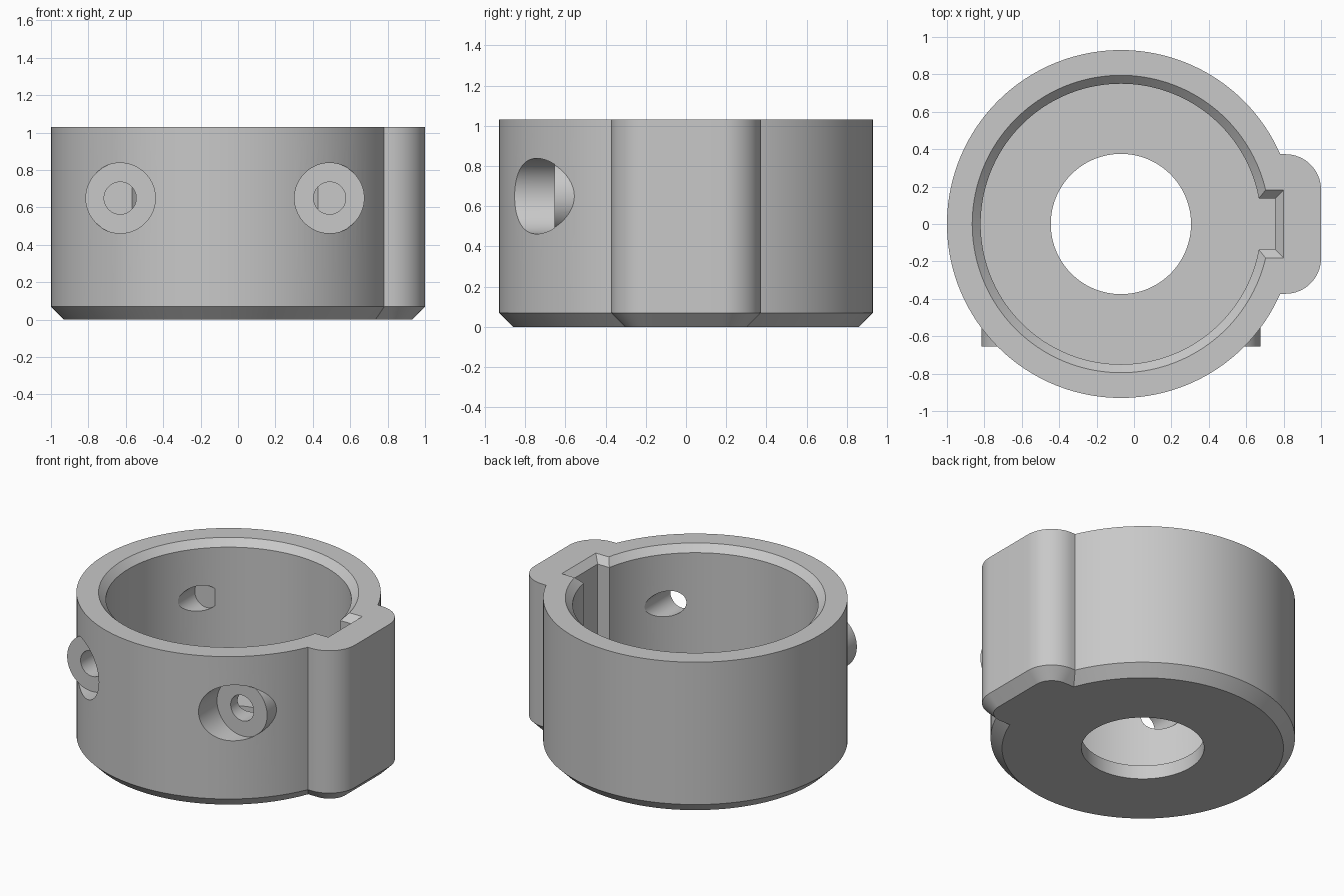
import bpy, bmesh, math

cube = bpy.data.objects.get("Cube")
if cube:
    bpy.data.objects.remove(cube, do_unlink=True)

CX = -0.07          # axis of the round body
TOP = 1.03
FLOOR = 0.093
CHAMFER = 0.07
LIP = 0.045         # bevel around the mouth

grey = bpy.data.materials.new("light grey")
grey.use_nodes = True
colour = (0.58, 0.58, 0.58, 1)
grey.diffuse_color = colour
grey.node_tree.nodes["Principled BSDF"].inputs["Base Color"].default_value = colour


def loft(name, rings):
    """Closed solid skinned through rings with equal point counts."""
    bm = bmesh.new()
    loops = [[bm.verts.new(p) for p in ring] for ring in rings]
    n = len(loops[0])
    for a, b in zip(loops, loops[1:]):
        for i in range(n):
            j = (i + 1) % n
            bm.faces.new((a[i], a[j], b[j], b[i]))
    bm.faces.new(loops[0])
    bm.faces.new(loops[-1])
    bmesh.ops.recalc_face_normals(bm, faces=bm.faces[:])
    mesh = bpy.data.meshes.new(name)
    bm.to_mesh(mesh)
    bm.free()
    mesh.materials.append(grey)
    obj = bpy.data.objects.new(name, mesh)
    bpy.context.collection.objects.link(obj)
    return obj


def circle(r, n):
    return [(r * math.cos(math.tau * i / n), r * math.sin(math.tau * i / n)) for i in range(n)]


def lathe(name, profile, n=160):
    """Upright turned solid from (radius, height) pairs."""
    return loft(name, [[(CX + u, v, z) for u, v in circle(r, n)] for r, z in profile])


def rod(name, x, r, y0, y1, n=64):
    """Cylinder running front to back at the screw height."""
    return loft(name, [[(CX + x + u, y, 0.65 + v) for u, v in circle(r, n)] for y0_ in (0,) for y in (y0, y1)])


def lug_outline(inset, z):
    """Block outline with two rounded outer corners."""
    r, half, end = 0.19 - inset, 0.373 - inset, 1.0 - inset
    arc = [math.pi / 2 * i / 16 for i in range(17)]
    upper = [(end - r + r * math.cos(a), half - r + r * math.sin(a), z) for a in arc]
    lower = [(x, -y, z) for x, y, z in reversed(upper)]
    return upper + [(0.5, half, z), (0.5, -half, z)] + lower


def key_outline(grow, z):
    x, y = 0.755 + grow, 0.137 + grow
    return [(0.45, -y, z), (x, -y, z), (x, y, z), (0.45, y, z)]


def combine(target, tool, operation):
    """Apply a boolean and discard the tool."""
    mod = target.modifiers.new(operation.lower(), 'BOOLEAN')
    mod.object, mod.operation, mod.solver = tool, operation, 'EXACT'
    graph = bpy.context.evaluated_depsgraph_get()
    mesh = bpy.data.meshes.new_from_object(target.evaluated_get(graph))
    target.modifiers.clear()
    target.data = mesh
    bpy.data.objects.remove(tool, do_unlink=True)


# Round outer body with the side lug
body = lathe("collar_body", [(0.93 - CHAMFER, 0), (0.93, CHAMFER), (0.93, TOP)])
lug = loft("side_lug", [lug_outline(CHAMFER, 0), lug_outline(0, CHAMFER), lug_outline(0, TOP)])
combine(body, lug, 'UNION')

# Screw bosses with flat seats
for side in (-1, 1):
    combine(body, rod("screw_boss", side * 0.56, 0.186, -0.75, -0.5), 'UNION')
    combine(body, rod("seat_cutter", side * 0.56, 0.188, -1.2, -0.655), 'DIFFERENCE')

# Bevelled bore and the hole in the floor
bore = lathe("bore_cutter", [(0.75, FLOOR), (0.75, TOP - LIP), (0.75 + LIP + 0.1, TOP + 0.1)])
combine(body, bore, 'DIFFERENCE')
combine(body, lathe("floor_hole_cutter", [(0.375, -0.1), (0.375, 0.3)]), 'DIFFERENCE')

# Keyway behind the lug, flared at the mouth
key = loft("keyway_cutter", [key_outline(0, FLOOR), key_outline(0, TOP - LIP),
                             key_outline(LIP + 0.1, TOP + 0.1)])
combine(body, key, 'DIFFERENCE')

# Screw holes, ending blind in the rear wall
for side in (-1, 1):
    combine(body, rod("screw_hole_cutter", side * 0.56, 0.086, -0.9, 0.562), 'DIFFERENCE')

bpy.ops.object.select_all(action='DESELECT')
body.select_set(True)
bpy.context.view_layer.objects.active = body
bpy.ops.object.shade_smooth_by_angle(angle=math.radians(25))
